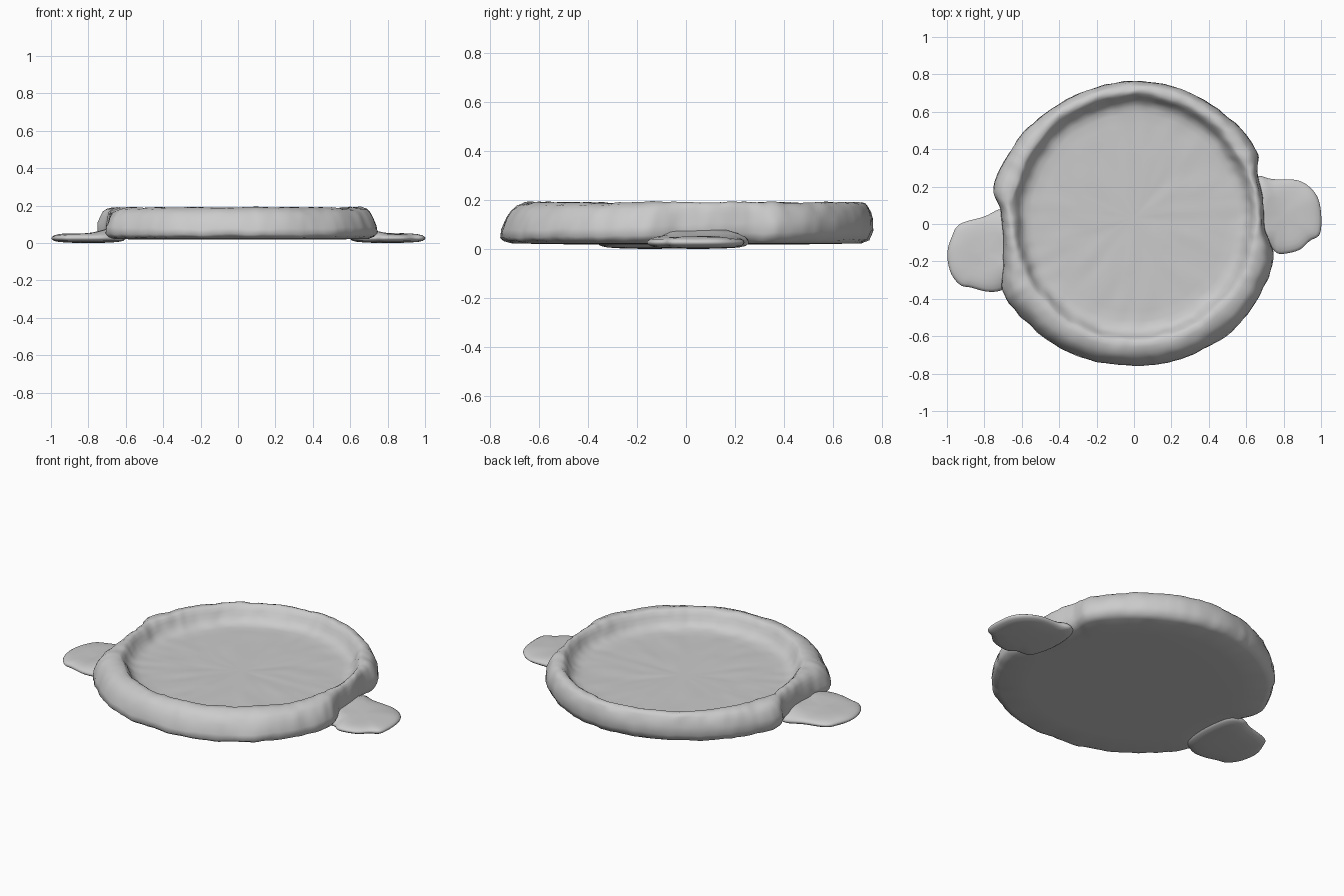
import bpy, bmesh, math
from mathutils import Vector, noise

if "Cube" in bpy.data.objects:
    bpy.data.objects.remove(bpy.data.objects["Cube"])


def smooth_loop(points, steps):
    """Closed Catmull-Rom curve through the points."""
    pts = [Vector((x, y, 0)) for x, y in points]
    n, out = len(pts), []
    for i in range(n):
        a, b, c, d = (pts[(i + k - 1) % n] for k in range(4))
        for s in range(steps):
            t = s / steps
            out.append(0.5 * (2 * b + (c - a) * t + (2 * a - 5 * b + 4 * c - d) * t * t
                              + (3 * b - a - 3 * c + d) * t ** 3))
    return out


def loft(name, rings, start, end):
    """Skin closed rings from a start pole to an end pole."""
    bm = bmesh.new()
    loops = [[bm.verts.new(p) for p in ring] for ring in rings]
    n = len(loops[0])
    for lo, hi in zip(loops, loops[1:]):
        for i in range(n):
            j = (i + 1) % n
            bm.faces.new((lo[i], lo[j], hi[j], hi[i]))
    for pole, loop in ((start, loops[0]), (end, loops[-1])):
        v = bm.verts.new(pole)
        for i in range(n):
            bm.faces.new((v, loop[i], loop[(i + 1) % n]))
    bmesh.ops.recalc_face_normals(bm, faces=bm.faces)
    mesh = bpy.data.meshes.new(name)
    bm.to_mesh(mesh)
    bm.free()
    mesh.shade_smooth()
    obj = bpy.data.objects.new(name, mesh)
    bpy.context.collection.objects.link(obj)
    return obj


def bumps(p, scale, amount):
    return noise.noise_vector(Vector(p) * scale) * amount


# Dish: hand-pinched outer outline, dented beside both handles
outline = smooth_loop([
    (0.66, 0.27), (0.66, 0.38), (0.57, 0.51), (0.41, 0.64), (0.21, 0.735), (0, 0.763),
    (-0.21, 0.73), (-0.41, 0.635), (-0.59, 0.49), (-0.70, 0.32), (-0.755, 0.18),
    (-0.715, 0.07), (-0.70, -0.08), (-0.70, -0.22), (-0.70, -0.37), (-0.60, -0.50),
    (-0.42, -0.65), (-0.21, -0.735), (0, -0.758), (0.21, -0.735), (0.41, -0.65),
    (0.58, -0.52), (0.70, -0.33), (0.745, -0.17), (0.70, -0.02), (0.69, 0.13)], 10)

CY = 0.035
FLOOR = 0.098
crest = []
for p in outline:
    a = math.atan2(p.y - CY, p.x)
    r = 0.655 + 0.003 * math.sin(9 * a) + 0.003 * math.sin(17 * a + 1)
    crest.append(Vector((r * math.cos(a), CY + (r + 0.012) * math.sin(a), 0)))

rings = []
# Underside and outer wall: (scale of outline, blend to crest, height, lean)
for scale, mix, z, lean in ((0.25, 0, 0.018, 0), (0.5, 0, 0.018, 0), (0.75, 0, 0.02, 0),
                            (0.94, 0, 0.023, 0), (0.98, 0, 0.035, 0.003), (1, 0, 0.06, 0.015),
                            (1, 0.03, 0.10, 0.025), (1, 0.18, 0.14, 0.015),
                            (1, 0.32, 0.163, 0.008), (1, 0.5, 0.18, 0.004), (1, 0.78, 0.19, 0)):
    ring = []
    for o, c in zip(outline, crest):
        p = (o * scale).lerp(c, mix)
        p.z = z + lean * o.y / 0.76
        if scale > 0.95:
            p += bumps(p, 8, 0.004) + bumps(p, 20, 0.005)
        ring.append(p)
    rings.append(ring)
# Crest, inner wall and floor: (scale of crest, height)
for scale, z in ((1, 0.189), (0.98, 0.18), (0.96, 0.16), (0.94, 0.137), (0.915, 0.117),
                 (0.88, FLOOR + 0.006), (0.83, FLOOR), (0.75, FLOOR), (0.65, FLOOR),
                 (0.55, FLOOR), (0.45, FLOOR), (0.35, FLOOR), (0.18, FLOOR)):
    ring = []
    for c in crest:
        p = Vector((c.x * scale, CY + (c.y - CY) * scale, z))
        if scale > 0.9:
            p += bumps(p, 8, 0.004) + bumps(p, 18, 0.005)
        else:
            p.z += bumps(p, 12, 0.004).z
        ring.append(p)
    rings.append(ring)
loft("dish", rings, (0, 0, 0.018), (0, CY, FLOOR))


# Handles: thin lens-shaped tabs that swell up where they join the rim
def handle(name, points, centre):
    loop = smooth_loop(points, 6)
    mid = Vector(centre).to_3d()
    layers = []
    for scale, height, level in ((0.5, 0.002, 0), (0.8, 0.006, 0), (0.93, 0.012, 0),
                                 (0.985, 0.02, 0), (1, 0.027, 0), (0.98, 0.034, 0.1),
                                 (0.92, 0.041, 0.3), (0.8, 0.047, 0.6), (0.65, 0.05, 1),
                                 (0.45, 0.052, 1), (0.22, 0.052, 1)):
        layer = []
        for p in loop:
            q = mid + (p - mid) * scale
            rise = min(1, max(0, (0.82 - abs(q.x)) / 0.14)) ** 1.5
            q.z = height + 0.03 * rise * level
            if level:
                q.z += bumps(q, 9, 0.004).z
            layer.append(q)
        layers.append(layer)
    return loft(name, layers, (mid.x, mid.y, 0), (mid.x, mid.y, 0.054))


handle("right_handle", [
    (0.61, 0.19), (0.66, 0.255), (0.74, 0.24), (0.88, 0.232), (0.965, 0.17), (0.998, 0.08),
    (0.995, -0.05), (0.94, -0.09), (0.88, -0.14), (0.78, -0.16), (0.73, -0.13),
    (0.64, -0.11), (0.60, 0.03)], (0.80, 0.05))
handle("left_handle", [
    (-0.63, 0.05), (-0.71, 0.08), (-0.80, 0.04), (-0.93, 0.0), (-0.975, -0.07),
    (-0.998, -0.16), (-0.98, -0.26), (-0.93, -0.325), (-0.87, -0.34), (-0.78, -0.362),
    (-0.70, -0.35), (-0.62, -0.28), (-0.60, -0.12)], (-0.80, -0.15))
